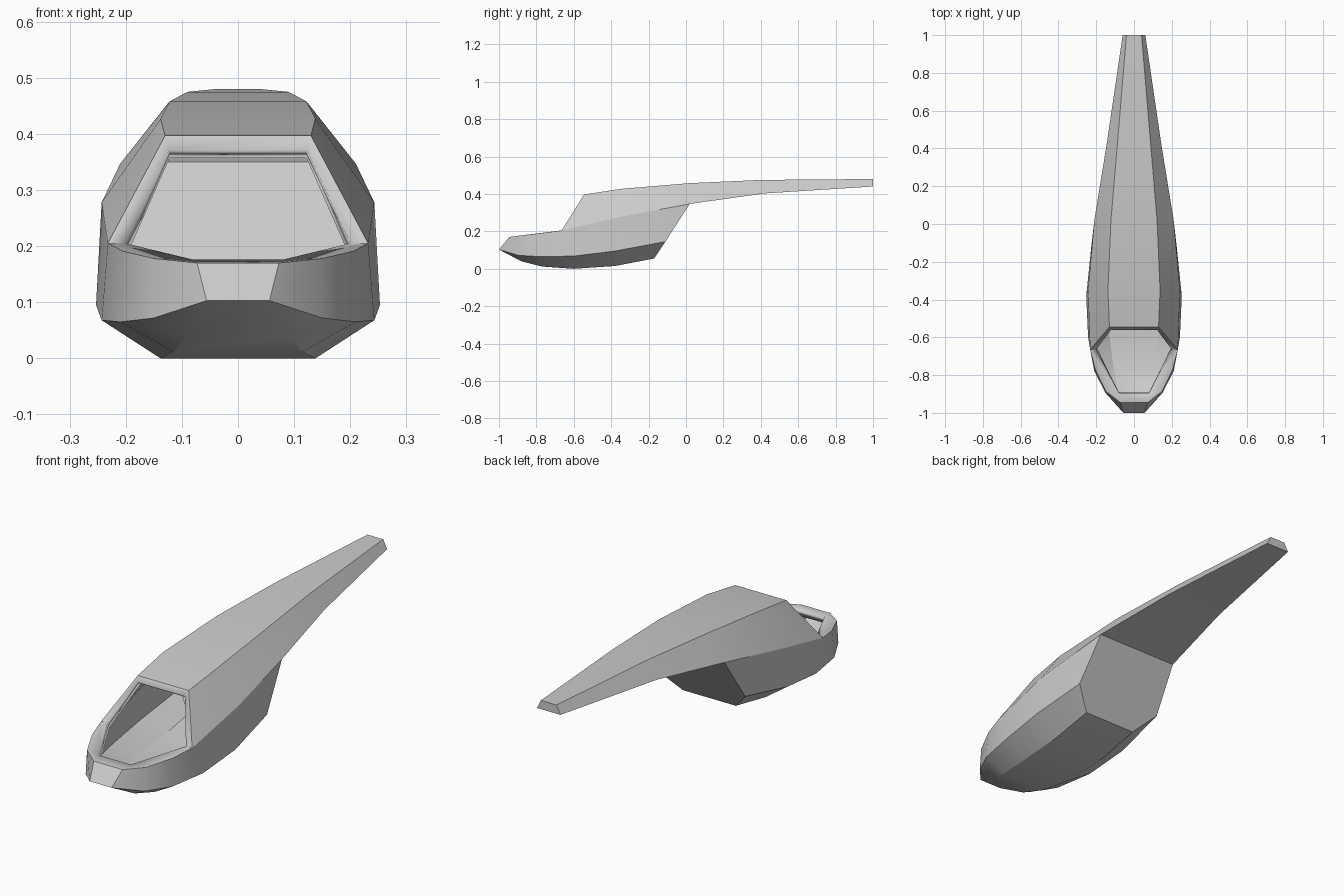
import bpy, bmesh
from math import radians

if "Cube" in bpy.data.objects:
    bpy.data.objects.remove(bpy.data.objects["Cube"])

# Right-hand half sections from nose to tail: bottom, chine, shoulder, roof edge
sections = [
    dict(B=(.056, -1, .103), S=(.073, -.945, .17)),
    dict(B=(.09, -.88, .04), C=(.15, -.895, .072), S=(.15, -.885, .178)),
    dict(B=(.115, -.77, .012), C=(.21, -.78, .065), S=(.205, -.77, .191)),
    dict(B=(.138, -.6, .0), C=(.243, -.6, .068), S=(.232, -.665, .205), T=(.13, -.545, .397)),
    dict(B=(.138, -.38, .015), C=(.253, -.38, .095), S=(.243, -.35, .278), T=(.138, -.35, .427)),
    dict(B=(.135, -.17, .055), C=(.225, -.11, .145), S=(.21, .02, .347), T=(.122, .02, .458)),
    dict(S=(.145, .42, .403), T=(.09, .4, .475)),
    dict(S=(.06, 1, .44), T=(.04, 1, .48)),
]
# Inner edge of the cockpit opening
rim = [(.08, -.895, .176), (.2, -.665, .205), (.122, -.56, .373)]

bm = bmesh.new()


def pair(co):
    x, y, z = co
    return bm.verts.new((x, y, z)), bm.verts.new((-x, y, z))


sec = [{k: pair(co) for k, co in s.items()} for s in sections]
sec[0]['C'] = sec[0]['B']
r0, r1, r2 = [pair(co) for co in rim]


def face(*verts):
    bm.faces.new(list(dict.fromkeys(verts)))


# Hull and tail skin
for a, b in zip(sec, sec[1:]):
    for lo, hi in ('BC', 'CS', 'ST'):
        if all(k in s for s in (a, b) for k in (lo, hi)):
            for i in (0, 1):
                face(a[lo][i], b[lo][i], b[hi][i], a[hi][i])
    if 'B' in b:
        face(a['B'][0], a['B'][1], b['B'][1], b['B'][0])
    if 'T' in a:
        face(a['T'][0], b['T'][0], b['T'][1], a['T'][1])
    if 'B' not in b:
        face(a['S'][0], a['S'][1], b['S'][1], b['S'][0])

# Nose plate, slanted back panel and tail cap
n, k, t = sec[0], sec[5], sec[7]
face(n['B'][0], n['S'][0], n['S'][1], n['B'][1])
face(k['B'][0], k['C'][0], k['S'][0], k['S'][1], k['C'][1], k['B'][1])
face(t['S'][0], t['T'][0], t['T'][1], t['S'][1])

# Flat frame around the cockpit opening
S = [s['S'] for s in sec]
T = sec[3]['T']
face(S[0][0], S[0][1], r0[1], r0[0])
face(T[0], T[1], r2[1], r2[0])
for i in (0, 1):
    face(S[0][i], S[1][i], S[2][i], S[3][i], r1[i], r0[i])
    face(S[3][i], T[i], r2[i], r1[i])

bmesh.ops.recalc_face_normals(bm, faces=bm.faces)
roof = next(f for f in bm.faces if T[0] in f.verts and sec[4]['T'][1] in f.verts)
roof.normal_update()
if roof.normal.z < 0:
    bmesh.ops.reverse_faces(bm, faces=bm.faces)

mesh = bpy.data.meshes.new("fuselage")
bm.to_mesh(mesh)
bm.free()
fuselage = bpy.data.objects.new("fuselage", mesh)
bpy.context.collection.objects.link(fuselage)

bpy.context.view_layer.objects.active = fuselage
fuselage.select_set(True)
bpy.ops.object.shade_smooth_by_angle(angle=radians(25))

# Hollow shell thickness
shell = fuselage.modifiers.new("shell", 'SOLIDIFY')
shell.thickness = .03
shell.offset = -1
